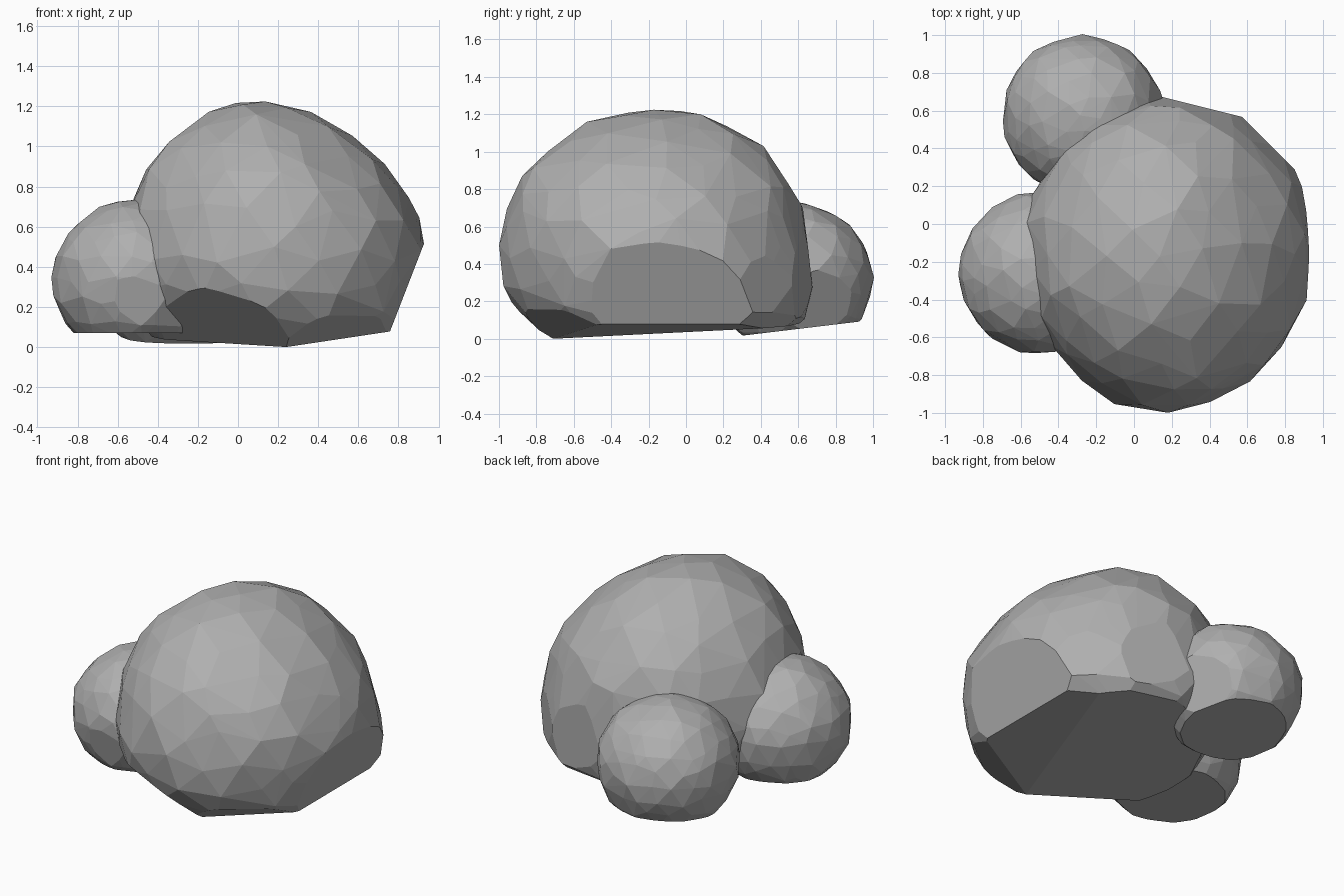
import bpy, bmesh, random
from mathutils import Vector

cube = bpy.data.objects.get("Cube")
if cube:
    bpy.data.objects.remove(cube, do_unlink=True)

stone = bpy.data.materials.new("grey_stone")
stone.use_nodes = True
GREY = (0.43, 0.43, 0.43, 1)
stone.diffuse_color = GREY
stone.node_tree.nodes["Principled BSDF"].inputs["Base Color"].default_value = GREY


def skin(bm):
    """Rebuild the mesh as a closed convex shell around its points."""
    points = [v.co.copy() for v in bm.verts]
    bm.clear()
    for p in points:
        bm.verts.new(p)
    bmesh.ops.remove_doubles(bm, verts=bm.verts[:], dist=0.003)
    bmesh.ops.convex_hull(bm, input=bm.verts[:])
    loose = [v for v in bm.verts if not v.link_faces]
    bmesh.ops.delete(bm, geom=loose, context="VERTS")


def rock(name, centre, low, high, cuts, seed, slump=0.0, flare=0.0, jitter=0.02):
    """Faceted boulder: uneven ellipsoid sliced by planes (point, outward normal)."""
    rng = random.Random(seed)
    bm = bmesh.new()
    bmesh.ops.create_icosphere(bm, subdivisions=3, radius=1)
    for v in bm.verts:
        # irregular facets
        u = v.co.normalized() + Vector([rng.uniform(-0.07, 0.07) for _ in range(3)])
        u.normalize()
        p = Vector([u[i] * (high[i] if u[i] > 0 else low[i]) for i in range(3)])
        p *= 1 + rng.uniform(-jitter, jitter * 0.7)
        # the +x shoulder sags, the foot of the +x +y corner spreads
        p.z -= slump * max(u.x, 0) * max(u.z, 0)
        spread = 1 + flare * max(u.x + u.y, 0) * max(-u.z, 0)
        p.x *= spread
        p.y *= spread
        v.co = p + Vector(centre)
    skin(bm)
    # flat broken sides
    for point, normal in cuts:
        geom = bm.verts[:] + bm.edges[:] + bm.faces[:]
        bmesh.ops.bisect_plane(bm, geom=geom, dist=0.0001, plane_co=point,
                               plane_no=Vector(normal).normalized(), clear_outer=True)
        skin(bm)
    bmesh.ops.dissolve_limit(bm, angle_limit=0.01, verts=bm.verts[:], edges=bm.edges[:])
    bmesh.ops.recalc_face_normals(bm, faces=bm.faces[:])
    mesh = bpy.data.meshes.new(name)
    bm.to_mesh(mesh)
    bm.free()
    mesh.materials.append(stone)
    obj = bpy.data.objects.new(name, mesh)
    bpy.context.collection.objects.link(obj)


# Large boulder: undercut side, steep back corner, base pointed at the front
tip = (0.24, -0.71, 0.0)
rock("large_boulder", (0.17, -0.15, 0.46),
     (0.76, 0.85, 0.68), (0.77, 0.81, 0.78),
     [((0.84, 0, 0.29), (0.93, 0, -0.36)),
      ((0.2, 0.66, 0.3), (0.25, 1, 0)),
      ((0.62, 0.52, 0.3), (1, 1, 0)),
      (tip, (-0.03, 0.06, -1)),
      (tip, (0.15, 0, -1)),
      (tip, (-0.05, -0.08, -0.117)),
      (tip, (0.03, -0.04, -0.075))],
     seed=4, slump=0.17, flare=0.27)

# Two small boulders, each with one broken side
rock("small_side_boulder", (-0.5, -0.26, 0.34),
     (0.43, 0.43, 0.42), (0.43, 0.43, 0.4),
     [((-0.5, -0.65, 0.22), (0, -1, -0.25)),
      ((0, 0, 0.07), (0, 0, -1))],
     seed=11)
rock("small_back_boulder", (-0.27, 0.57, 0.33),
     (0.43, 0.43, 0.42), (0.43, 0.43, 0.4),
     [((0.08, 0.72, 0.25), (0.9, 0.4, -0.4)),
      ((0, 0.58, 0.05), (0, 0.12, -1))],
     seed=7)
